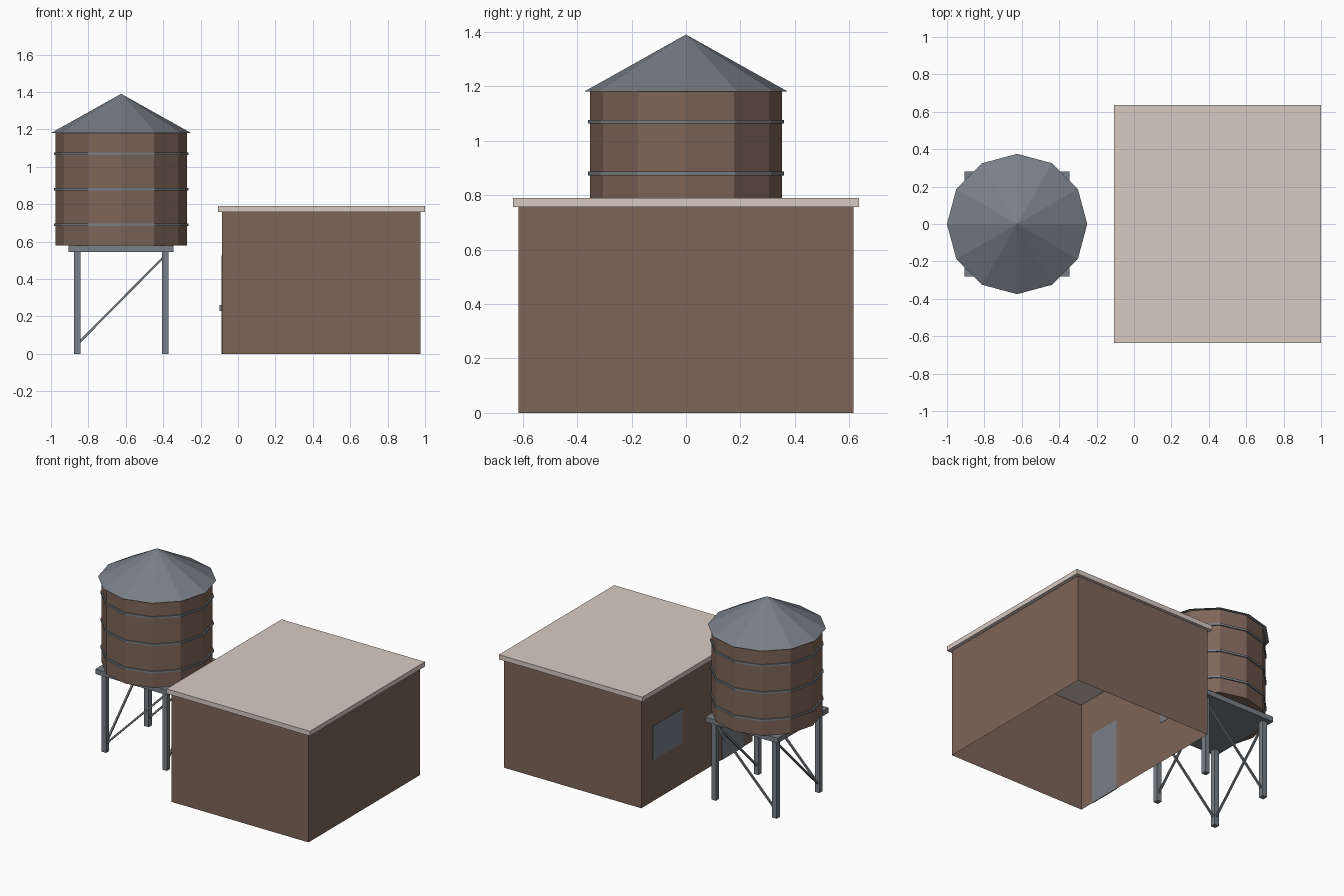
import bpy, bmesh, math
from mathutils import Vector

if "Cube" in bpy.data.objects:
    bpy.data.objects.remove(bpy.data.objects["Cube"], do_unlink=True)


def make_material(name, r, g, b):
    m = bpy.data.materials.new(name)
    m.use_nodes = True
    colour = (r, g, b, 1.0)
    m.diffuse_color = colour
    m.node_tree.nodes["Principled BSDF"].inputs["Base Color"].default_value = colour
    return m


BROWN = make_material("brown timber", 0.21, 0.13, 0.098)
STEEL = make_material("grey steel", 0.19, 0.215, 0.24)
BEIGE = make_material("pale roofing", 0.69, 0.59, 0.54)


def finish(name, bm, material):
    bmesh.ops.recalc_face_normals(bm, faces=bm.faces)
    mesh = bpy.data.meshes.new(name)
    bm.to_mesh(mesh)
    bm.free()
    mesh.materials.append(material)
    obj = bpy.data.objects.new(name, mesh)
    bpy.context.collection.objects.link(obj)
    return obj


def box(name, lo, hi, material, open_ends=False):
    lo, hi = Vector(lo), Vector(hi)
    bm = bmesh.new()
    bmesh.ops.create_cube(bm, size=1)
    for v in bm.verts:
        v.co = Vector(a + (b - a) * (c + 0.5) for a, b, c in zip(lo, hi, v.co))
    if open_ends:
        ends = [f for f in bm.faces if abs(f.normal.z) > 0.5]
        bmesh.ops.delete(bm, geom=ends, context='FACES_ONLY')
    return finish(name, bm, material)


def drum(name, r_low, r_high, z_low, z_high, material):
    bm = bmesh.new()
    bmesh.ops.create_cone(bm, cap_ends=True, segments=12, radius1=r_low,
                          radius2=r_high, depth=z_high - z_low)
    obj = finish(name, bm, material)
    obj.location = (TANK_X, 0, (z_low + z_high) / 2)
    return obj


def brace(name, start, end, thickness=0.012):
    start, end = Vector(start), Vector(end)
    line = end - start
    bm = bmesh.new()
    bmesh.ops.create_cube(bm, size=1)
    bmesh.ops.scale(bm, vec=(thickness, thickness, line.length), verts=bm.verts)
    obj = finish(name, bm, STEEL)
    obj.location = (start + end) / 2
    obj.rotation_mode = 'QUATERNION'
    obj.rotation_quaternion = line.to_track_quat('Z', 'Y')
    return obj


# Shed: walls open underneath, with an overhanging slab roof
WALL_X = -0.085
box("shed_walls", (WALL_X, -0.615, 0), (0.975, 0.615, 0.76), BROWN, open_ends=True)
box("shed_roof", (-0.108, -0.635, 0.757), (1.0, 0.635, 0.79), BEIGE)

# Window, door and handle on the wall facing the tank
box("window", (WALL_X - 0.004, 0.16, 0.285), (WALL_X + 0.002, 0.49, 0.525), STEEL)
box("door", (WALL_X - 0.004, -0.51, 0.0), (WALL_X + 0.002, -0.27, 0.5), STEEL)
box("door_handle", (WALL_X - 0.014, -0.33, 0.23), (WALL_X, -0.30, 0.26), STEEL)

# Tank with hoops and conical roof
TANK_X = -0.625
drum("tank_body", 0.352, 0.352, 0.58, 1.18, BROWN)
drum("tank_roof", 0.375, 0.0, 1.18, 1.39, STEEL)
for i, z in enumerate((0.69, 0.88, 1.07)):
    drum(f"tank_hoop_{i + 1}", 0.36, 0.36, z - 0.007, z + 0.007, STEEL)

# Stand: platform, four legs and one diagonal brace per side
box("stand_platform", (TANK_X - 0.28, -0.28, 0.545), (TANK_X + 0.28, 0.28, 0.58), STEEL)
LEG, HALF = 0.235, 0.0175
for sx, side in ((-1, "right"), (1, "left")):
    for sy, end in ((-1, "front"), (1, "back")):
        x, y = TANK_X + sx * LEG, sy * LEG
        box(f"{end}_{side}_leg", (x - HALF, y - HALF, 0), (x + HALF, y + HALF, 0.55), STEEL)

LOW, HIGH = 0.05, 0.525
for s, along_x, along_y in ((-1, "front", "right"), (1, "back", "left")):
    brace(f"{along_x}_brace", (TANK_X - LEG, s * LEG, LOW), (TANK_X + LEG, s * LEG, HIGH))
    brace(f"{along_y}_brace", (TANK_X + s * LEG, -LEG, LOW), (TANK_X + s * LEG, LEG, HIGH))
